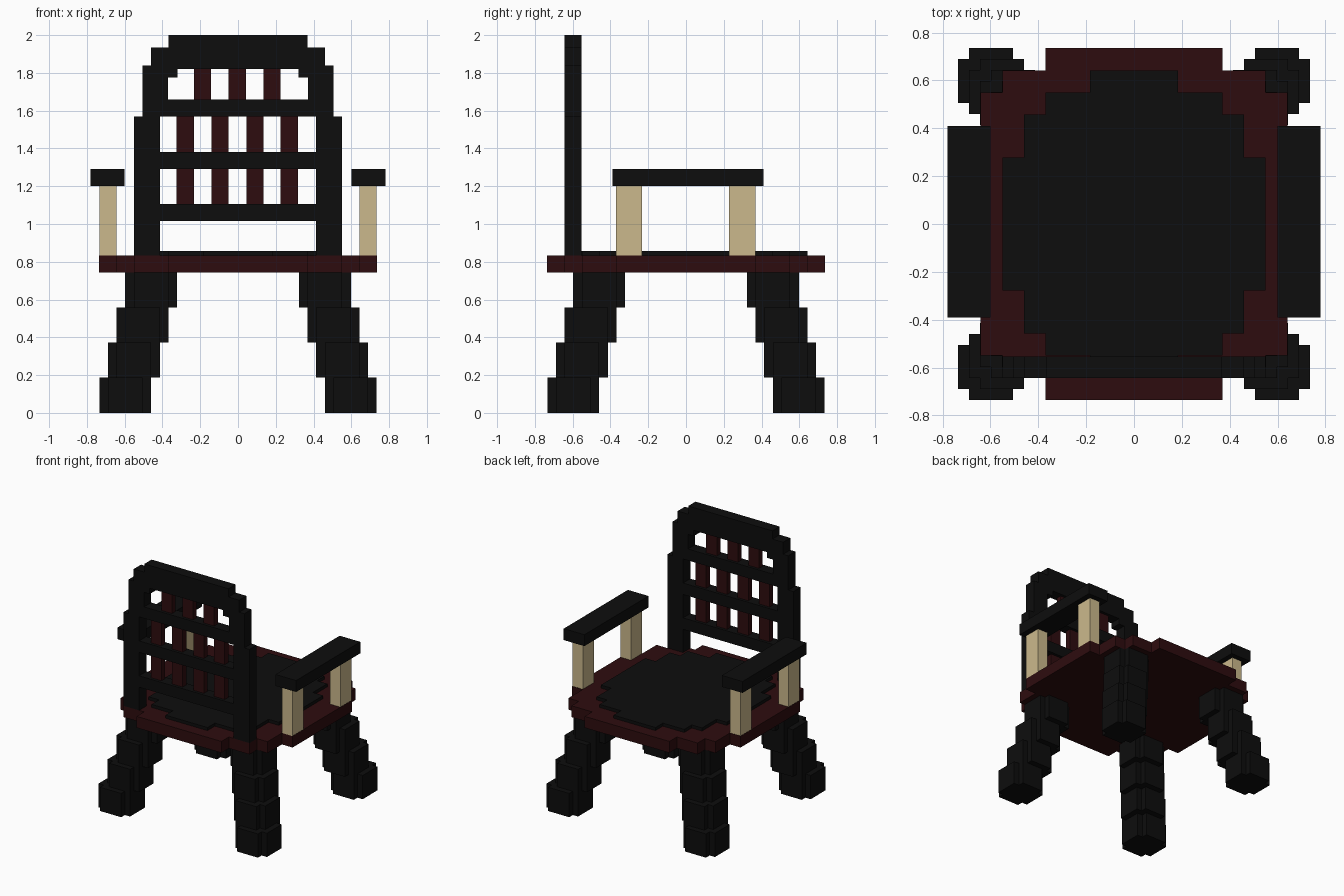
import bpy, bmesh
from mathutils import Vector

if "Cube" in bpy.data.objects:
    bpy.data.objects.remove(bpy.data.objects["Cube"])


def material(name, color):
    m = bpy.data.materials.new(name)
    m.diffuse_color = (*color, 1)
    m.use_nodes = True
    m.node_tree.nodes["Principled BSDF"].inputs["Base Color"].default_value = m.diffuse_color
    return m


BLACK = material("black wood", (0.004, 0.004, 0.004))
RED = material("dark red wood", (0.027, 0.0038, 0.0045))
TAN = material("tan wood", (0.597, 0.485, 0.262))


def prism(name, points, extrude, mat):
    """Extrude a flat outline of 3D points along a vector."""
    bm = bmesh.new()
    face = bm.faces.new([bm.verts.new(p) for p in points])
    res = bmesh.ops.extrude_face_region(bm, geom=[face], use_keep_orig=True)
    moved = [v for v in res["geom"] if isinstance(v, bmesh.types.BMVert)]
    bmesh.ops.translate(bm, verts=moved, vec=Vector(extrude))
    bmesh.ops.recalc_face_normals(bm, faces=bm.faces[:])
    mesh = bpy.data.meshes.new(name)
    bm.to_mesh(mesh)
    bm.free()
    mesh.materials.append(mat)
    obj = bpy.data.objects.new(name, mesh)
    bpy.context.collection.objects.link(obj)
    return obj


def box(name, x, y, z, mat):
    pts = [(x[0], y[0], z[0]), (x[1], y[0], z[0]), (x[1], y[1], z[0]), (x[0], y[1], z[0])]
    return prism(name, pts, (0, 0, z[1] - z[0]), mat)


def stepped_slab(name, steps, z0, z1, mat, cx=0, cy=0):
    """Slab with stepped corners; steps are (half x, half y) from wide to deep."""
    quad = []
    for i, (x, y) in enumerate(steps):
        quad.append((x, y))
        if i + 1 < len(steps):
            quad.append((steps[i + 1][0], y))
    loop = quad + [(-x, y) for x, y in reversed(quad)]
    loop += [(-x, -y) for x, y in quad] + [(x, -y) for x, y in reversed(quad)]
    return prism(name, [(cx + x, cy + y, z0) for x, y in loop], (0, 0, z1 - z0), mat)


# Splayed legs made of four stacked blocks
leg_levels = [0, 0.187, 0.372, 0.558, 0.744]
for sx in (-1, 1):
    for sy in (-1, 1):
        for i in range(4):
            c = 0.597 - 0.0458 * i
            stepped_slab("leg_block", [(0.1375, 0.0917), (0.0917, 0.1375)],
                         leg_levels[i], leg_levels[i + 1], BLACK, sx * c, sy * c)

# Seat and thin cushion
stepped_slab("seat", [(0.735, 0.37), (0.642, 0.55), (0.55, 0.642), (0.37, 0.735)],
             0.742, 0.832, RED)
stepped_slab("cushion", [(0.55, 0.277), (0.46, 0.457), (0.37, 0.55), (0.183, 0.642)],
             0.832, 0.856, BLACK)

# Arched frame of the backrest
Y0, Y1 = -0.643, -0.553
outer = [(0.55, 0.832), (0.55, 1.57), (0.505, 1.57), (0.505, 1.84),
         (0.46, 1.84), (0.46, 1.935), (0.367, 1.935), (0.367, 2.0)]
inner = [(0.32, 1.82), (0.32, 1.775), (0.37, 1.775), (0.37, 1.57),
         (0.413, 1.57), (0.413, 0.832)]
arch = outer + [(-x, z) for x, z in reversed(outer)]
arch += [(-x, z) for x, z in reversed(inner)] + inner
prism("back_frame", [(x, Y0, z) for x, z in arch], (0, Y1 - Y0, 0), BLACK)

# Horizontal rails
for z0, z1, w in ((1.015, 1.105, 0.413), (1.29, 1.38, 0.413), (1.57, 1.66, 0.37)):
    box("back_rail", (-w, w), (Y0, Y1), (z0, z1), BLACK)

# Slats: four in the two lower rows, three in the top row
for z0, z1, centres in ((1.105, 1.29, (-0.28, -0.095, 0.09, 0.272)),
                        (1.38, 1.57, (-0.28, -0.095, 0.09, 0.272)),
                        (1.66, 1.82, (-0.188, -0.004, 0.18))):
    for c in centres:
        box("back_slat", (c - 0.046, c + 0.046), (-0.62, -0.575), (z0, z1), RED)

# Armrests on two supports each
for s in (-1, 1):
    box("armrest", sorted((s * 0.6, s * 0.78)), (-0.39, 0.41), (1.2, 1.29), BLACK)
    for y in ((-0.37, -0.232), (0.228, 0.367)):
        box("arm_support", sorted((s * 0.643, s * 0.733)), y, (0.832, 1.2), TAN)
